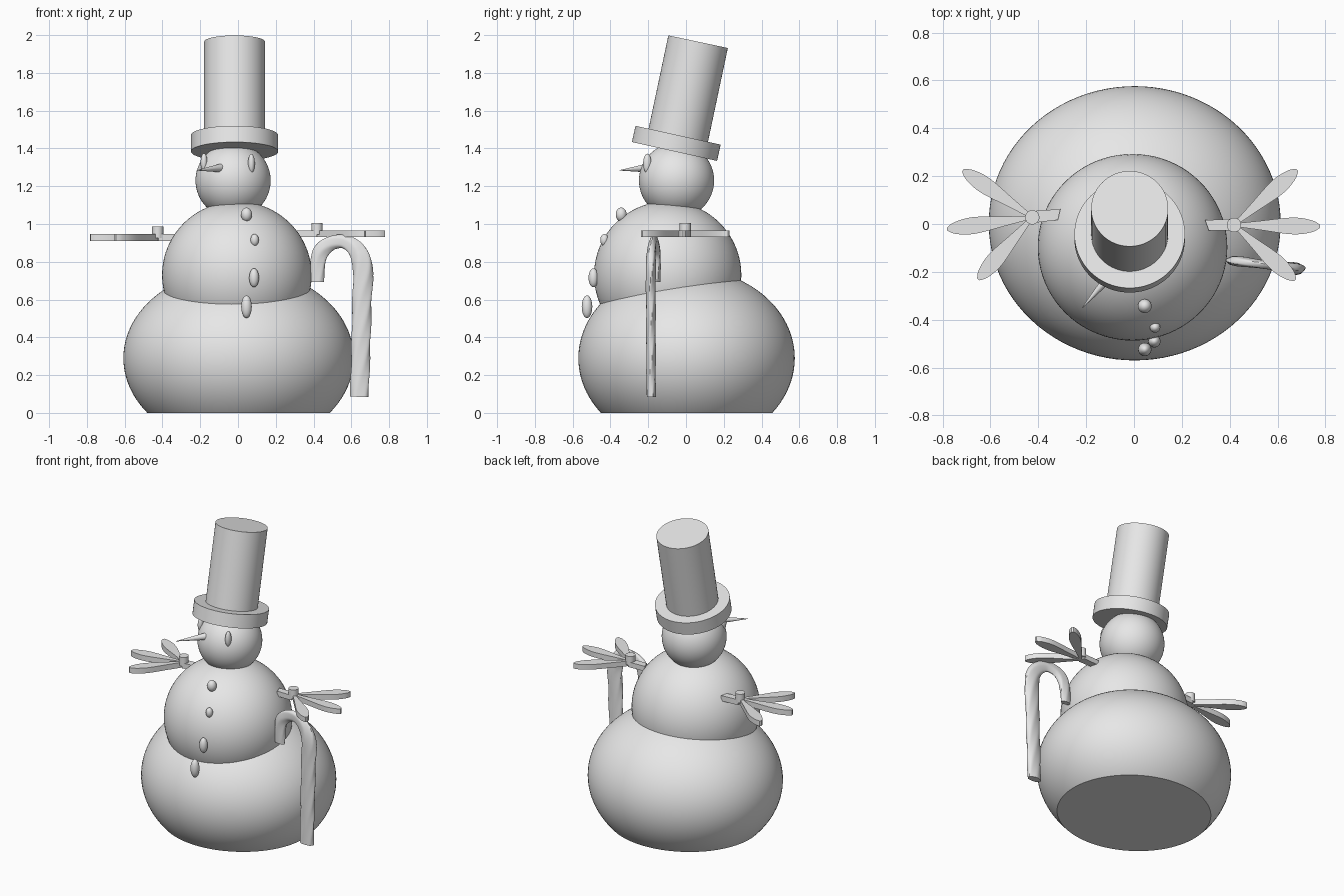
import bpy, bmesh, math
from mathutils import Vector, Matrix

cube = bpy.data.objects.get("Cube")
if cube:
    bpy.data.objects.remove(cube, do_unlink=True)

GREY = (0.8, 0.8, 0.8, 1)
grey = bpy.data.materials.new("plain grey")
grey.use_nodes = True
grey.diffuse_color = GREY
grey.node_tree.nodes["Principled BSDF"].inputs["Base Color"].default_value = GREY


def finish(name, bm, matrix=None, angle=35):
    """Turn a bmesh into a smooth-shaded object with sharp edges kept."""
    if matrix:
        bm.transform(matrix)
    bmesh.ops.recalc_face_normals(bm, faces=bm.faces)
    mesh = bpy.data.meshes.new(name)
    bm.to_mesh(mesh)
    bm.free()
    obj = bpy.data.objects.new(name, mesh)
    bpy.context.collection.objects.link(obj)
    mesh.materials.append(grey)
    bpy.ops.object.select_all(action="DESELECT")
    obj.select_set(True)
    bpy.context.view_layer.objects.active = obj
    bpy.ops.object.shade_smooth_by_angle(angle=math.radians(angle))
    return obj


def ellipsoid(name, centre, radii, segments=64, floor=None):
    bm = bmesh.new()
    bmesh.ops.create_uvsphere(bm, u_segments=segments, v_segments=segments // 2, radius=1)
    bm.transform(Matrix.Translation(centre) @ Matrix.Diagonal((*radii, 1)))
    if floor is not None:
        cut = bmesh.ops.bisect_plane(bm, geom=bm.verts[:] + bm.edges[:] + bm.faces[:],
                                     plane_co=(0, 0, floor), plane_no=(0, 0, -1),
                                     clear_outer=True)
        rim = [e for e in cut["geom_cut"] if isinstance(e, bmesh.types.BMEdge)]
        bmesh.ops.contextual_create(bm, geom=rim)
    return finish(name, bm)


def cone(name, start, end, r1, r2, segments=64):
    start, end = Vector(start), Vector(end)
    axis = end - start
    bm = bmesh.new()
    bmesh.ops.create_cone(bm, cap_ends=True, segments=segments, radius1=r1, radius2=r2,
                          depth=axis.length)
    turn = axis.to_track_quat("Z", "Y").to_matrix().to_4x4()
    return finish(name, bm, Matrix.Translation((start + end) / 2) @ turn)


def plate(bm, outline, z0, z1):
    """Extrude a flat outline between two heights."""
    face = bm.faces.new([bm.verts.new((x, y, z0)) for x, y in outline])
    side = bmesh.ops.extrude_face_region(bm, geom=[face])["geom"]
    verts = [v for v in side if isinstance(v, bmesh.types.BMVert)]
    bmesh.ops.translate(bm, verts=verts, vec=(0, 0, z1 - z0))


def spline(points, steps):
    """Smooth path through points of any dimension."""
    pts = [points[0]] + points + [points[-1]]
    path = []
    for a, b, c, d in zip(pts, pts[1:], pts[2:], pts[3:]):
        for k in range(steps):
            t = k / steps
            path.append(Vector([0.5 * (2 * q + (r - p) * t + (2 * p - 5 * q + 4 * r - s) * t ** 2
                                       + (3 * q - p - 3 * r + s) * t ** 3)
                                for p, q, r, s in zip(a, b, c, d)]))
    path.append(Vector(points[-1]))
    return path


# Snow body
ellipsoid("lower_body", (0.003, 0.003, 0.29), (0.61, 0.573, 0.475), 96, floor=0)
ellipsoid("middle_body", (-0.006, -0.097, 0.73), (0.396, 0.39, 0.39), 80)
ellipsoid("head", (-0.026, -0.05, 1.23), (0.199, 0.199, 0.199))

# Leaning top hat
cone("hat_brim", (-0.018, -0.061, 1.384), (-0.018, -0.042, 1.47), 0.231, 0.231, 96)
cone("hat_crown", (-0.018, -0.045, 1.45), (-0.018, 0.064, 1.965), 0.161, 0.161)

# Face
cone("nose", (-0.085, -0.2, 1.297), (-0.218, -0.352, 1.284), 0.024, 0.001, 24)
ellipsoid("left_eye", (0.071, -0.205, 1.32), (0.018, 0.022, 0.052), 24)
ellipsoid("right_eye", (-0.18, -0.14, 1.325), (0.018, 0.022, 0.05), 24)

# Buttons down the front
BUTTONS = [(0.045, -0.343, 1.05, 0.029, 0.037), (0.088, -0.432, 0.915, 0.022, 0.032),
           (0.085, -0.49, 0.715, 0.026, 0.05), (0.045, -0.524, 0.562, 0.028, 0.06)]
for i, (x, y, z, r, h) in enumerate(BUTTONS):
    ellipsoid(f"button_{i + 1}", (x, y, z), (r, r, h), 24)

# Flat three-fingered hands with a round peg
FINGER = spline([(0, 0.006), (0.3, 0.019), (0.68, 0.035), (0.9, 0.025), (1, 0.006)], 5)


def hand(name, hub, mirror, turn, thick):
    bm = bmesh.new()
    for tip in ((0.36, -0.006), (0.264, 0.23), (0.256, -0.23)):
        along = Vector(tip)
        across = Vector((-tip[1], tip[0])).normalized()
        upper = [along * t + across * w for t, w in FINGER]
        lower = [along * t - across * w for t, w in reversed(FINGER)]
        plate(bm, upper + lower, 0, thick)
    plate(bm, [(-0.121, 0.02), (-0.105, -0.024), (0, -0.024), (0, 0.026)], 0, thick)
    bmesh.ops.create_cone(bm, cap_ends=True, segments=24, radius1=0.03, radius2=0.03,
                          depth=0.06, matrix=Matrix.Translation((0, 0, thick + 0.01)))
    place = (Matrix.Translation(hub) @ Matrix.Rotation(math.radians(turn), 4, "Z")
             @ Matrix.Diagonal((mirror, 1, 1, 1)))
    finish(name, bm, place)


hand("left_hand", (0.418, -0.004, 0.931), 1, 0, 0.034)
hand("right_hand", (-0.425, 0.028, 0.911), -1, 7, 0.036)

# Twisted, flattened cane: x, z and half width along its path
CANE = [(0.42, 0.693, 0.036), (0.425, 0.8, 0.042), (0.445, 0.862, 0.045),
        (0.495, 0.9, 0.04), (0.563, 0.905, 0.038), (0.627, 0.862, 0.048),
        (0.66, 0.778, 0.056), (0.657, 0.6, 0.054), (0.65, 0.34, 0.053), (0.643, 0.085, 0.052)]
path = spline(CANE, 12)
bm = bmesh.new()
rings, travel, SIDES = [], 0, 30
for i, (x, z, r) in enumerate(path):
    ahead, behind = path[min(i + 1, len(path) - 1)], path[max(i - 1, 0)]
    dx, dz = (ahead - behind)[:2]
    size = math.hypot(dx, dz)
    travel += size / 2
    ring = []
    for k in range(SIDES):
        a = 2 * math.pi * k / SIDES
        ridge = 1 - 0.1 * abs(math.sin(2.5 * a - 14 * travel))
        u, v = r * ridge * math.cos(a), 0.5 * r * ridge * math.sin(a)
        ring.append(bm.verts.new((x + u * dz / size, -0.153 - 0.14 * (x - 0.42) + v,
                                  z - u * dx / size)))
    rings.append(ring)
for low, high in zip(rings, rings[1:]):
    for k in range(SIDES):
        n = (k + 1) % SIDES
        bm.faces.new((low[k], low[n], high[n], high[k]))
bm.faces.new(rings[0])
bm.faces.new(rings[-1])
finish("cane", bm, angle=40)
